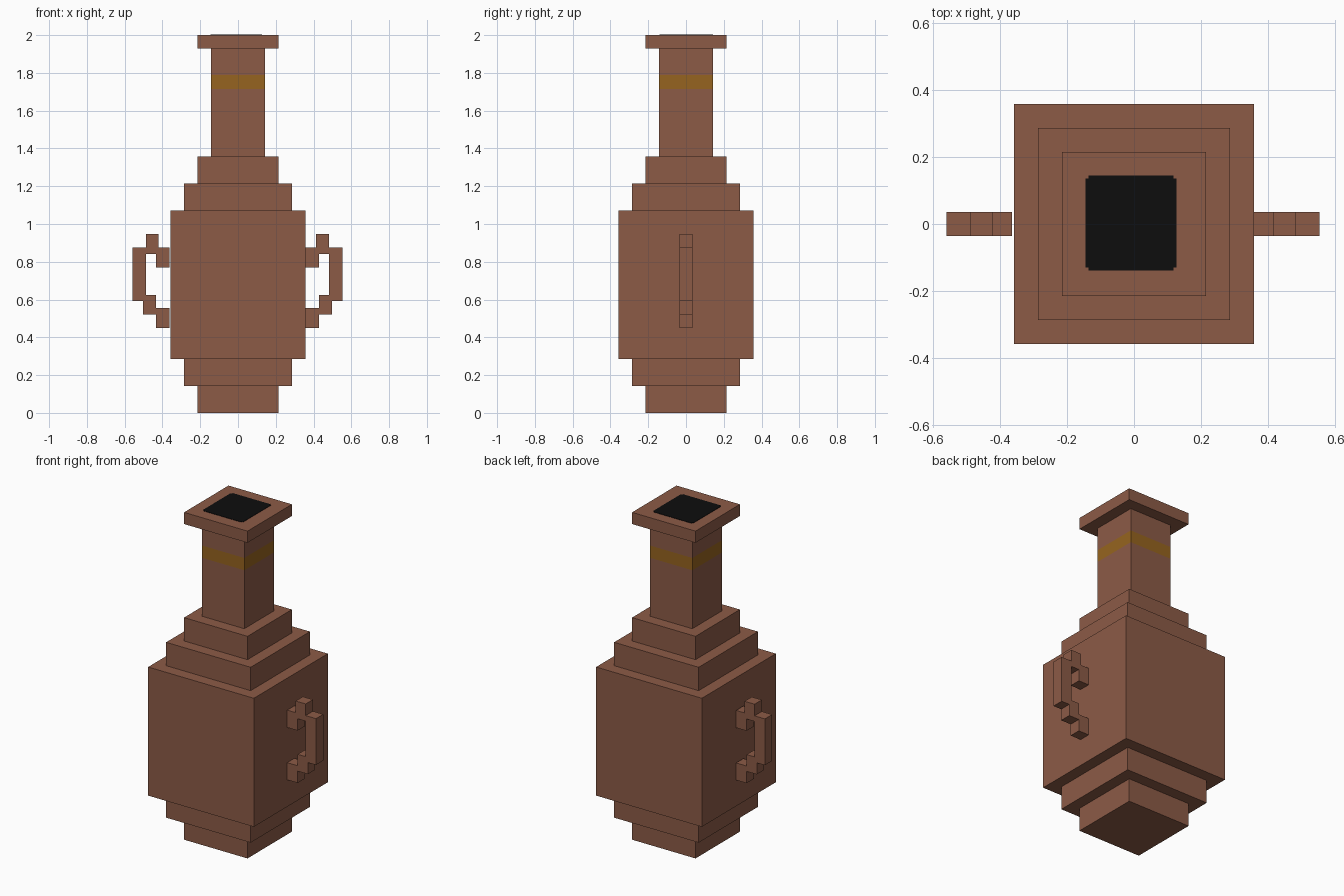
import bpy
import bmesh

cube = bpy.data.objects.get("Cube")
if cube:
    bpy.data.objects.remove(cube, do_unlink=True)


def material(name, rgb):
    m = bpy.data.materials.new(name)
    m.use_nodes = True
    color = (*rgb, 1.0)
    m.diffuse_color = color
    bsdf = m.node_tree.nodes["Principled BSDF"]
    bsdf.inputs["Base Color"].default_value = color
    bsdf.inputs["Roughness"].default_value = 0.9
    return m


clay = material("clay brown", (0.262, 0.104, 0.062))
ochre = material("ochre gold", (0.305, 0.127, 0.014))
black = material("opening black", (0.004, 0.004, 0.004))


def finish(name, bm, mats):
    bmesh.ops.recalc_face_normals(bm, faces=bm.faces)
    mesh = bpy.data.meshes.new(name)
    bm.to_mesh(mesh)
    bm.free()
    for m in mats:
        mesh.materials.append(m)
    obj = bpy.data.objects.new(name, mesh)
    bpy.context.collection.objects.link(obj)
    return obj


def prism(name, points, offset, mat):
    """Extrude a flat outline of 3D points along offset."""
    bm = bmesh.new()
    face = bm.faces.new([bm.verts.new(p) for p in points])
    ext = bmesh.ops.extrude_face_region(bm, geom=[face])
    verts = [g for g in ext["geom"] if isinstance(g, bmesh.types.BMVert)]
    bmesh.ops.translate(bm, verts=verts, vec=offset)
    return finish(name, bm, [mat])


# Stepped square vessel: half-width and height of each ring, in 1/14 units
U = 1 / 14
BAND = (24, 25.05)
profile = [(3, 0), (3, 2), (4, 2), (4, 4), (5, 4), (5, 15), (4, 15), (4, 17),
           (3, 17), (3, 19), (2, 19), (2, BAND[0]), (2, BAND[1]),
           (2, 27), (3, 27), (3, 28)]
bm = bmesh.new()
rings = []
for r, z in profile:
    rings.append([bm.verts.new((sx * r * U, sy * r * U, z * U))
                  for sx, sy in ((-1, -1), (1, -1), (1, 1), (-1, 1))])
for a, b in zip(rings, rings[1:]):
    for i in range(4):
        j = (i + 1) % 4
        bm.faces.new((a[i], a[j], b[j], b[i]))
bm.faces.new(rings[0])
bm.faces.new(rings[-1])

# Painted band around the neck
for f in bm.faces:
    z = f.calc_center_median().z / U
    f.material_index = 1 if BAND[0] < z < BAND[1] else 0
finish("vase_body", bm, [clay, ochre])

# Dark mouth: thin plate with notched corners
x0, x1, y0, y1, n = -0.145, 0.127, -0.139, 0.144, 0.009
mouth = [(x0 + n, y0), (x1 - n, y0), (x1 - n, y0 + n), (x1, y0 + n),
         (x1, y1 - n), (x1 - n, y1 - n), (x1 - n, y1), (x0 + n, y1),
         (x0 + n, y1 - n), (x0, y1 - n), (x0, y0 + n), (x0 + n, y0 + n)]
prism("mouth_opening", [(x, y, 1.998) for x, y in mouth], (0, 0, 0.004), black)

# Blocky handles, one on each side
outline = [(.357, .876), (.414, .876), (.414, .947), (.482, .947),
           (.482, .876), (.552, .876), (.552, .593), (.497, .593),
           (.497, .522), (.428, .522), (.428, .45), (.357, .45),
           (.357, .555), (.428, .555), (.428, .625), (.482, .625),
           (.482, .842), (.428, .842), (.428, .77), (.357, .77)]
for name, side, gap in (("left_handle", 1, 0.0), ("right_handle", -1, 0.006)):
    prism(name, [(side * (x + gap), -0.035, z) for x, z in outline],
          (0, 0.07, 0), clay)
